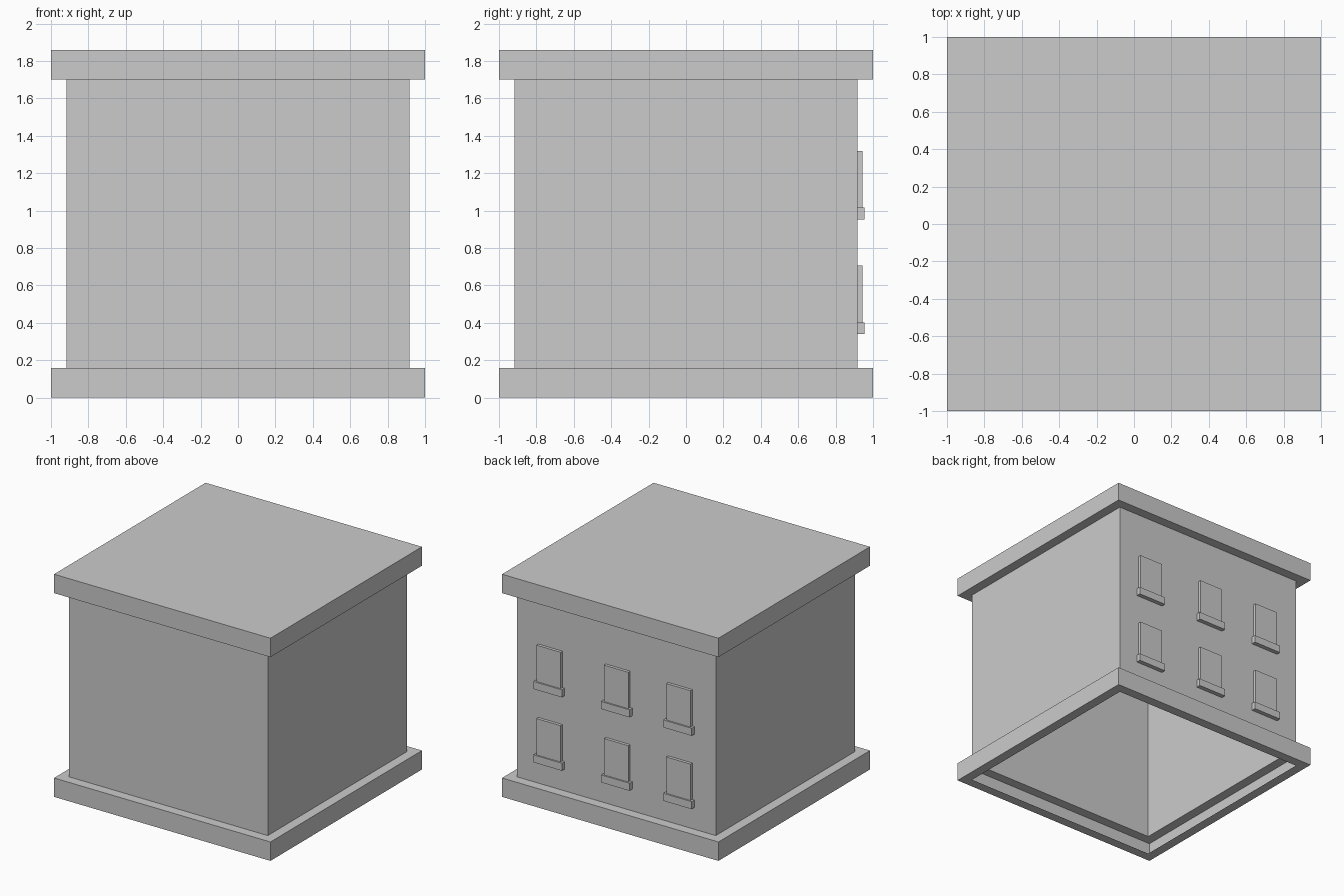
import bpy, bmesh

if "Cube" in bpy.data.objects:
    bpy.data.objects.remove(bpy.data.objects["Cube"])

WALL = 0.918      # half width of the walls


def finish(bm, name):
    bmesh.ops.recalc_face_normals(bm, faces=bm.faces)
    mesh = bpy.data.meshes.new(name)
    bm.to_mesh(mesh)
    bm.free()
    ob = bpy.data.objects.new(name, mesh)
    bpy.context.collection.objects.link(ob)
    return ob


def square_loft(name, profile):
    """Stack square rings of (half width, height), capped at the first ring."""
    bm = bmesh.new()
    rings = [[bm.verts.new((sx * r, sy * r, z))
              for sx, sy in ((-1, -1), (1, -1), (1, 1), (-1, 1))]
             for r, z in profile]
    for a, b in zip(rings, rings[1:]):
        for i in range(4):
            j = (i + 1) % 4
            bm.faces.new((a[i], a[j], b[j], b[i]))
    bm.faces.new(rings[0])
    return finish(bm, name)


def wall_box(name, x, y, z):
    """Box from (min, max) ranges, open where it meets the wall."""
    bm = bmesh.new()
    bmesh.ops.create_cube(bm, size=1)
    back = [f for f in bm.faces if f.calc_center_median().y < -0.4]
    for v in bm.verts:
        v.co = [r[0] if c < 0 else r[1] for c, r in zip(v.co, (x, y, z))]
    bmesh.ops.delete(bm, geom=back, context='FACES_ONLY')
    return finish(bm, name)


# Thin sheet shell: roof band, walls, plinth band and its bottom rim, open below
square_loft("building_shell", [
    (1.0, 1.86), (1.0, 1.702), (WALL, 1.702), (WALL, 0.158),
    (1.0, 0.158), (1.0, 0.0), (WALL, 0.0)])

# Two rows of three windows with sills on the back wall
for row, z in enumerate((0.34, 0.953), 1):
    for col, x in enumerate((0.61, -0.015, -0.59), 1):
        wall_box(f"window_pane_{row}_{col}", (x - 0.112, x + 0.112),
                 (WALL, 0.943), (z + 0.063, z + 0.367))
        wall_box(f"window_sill_{row}_{col}", (x - 0.131, x + 0.131),
                 (WALL, 0.955), (z, z + 0.063))
